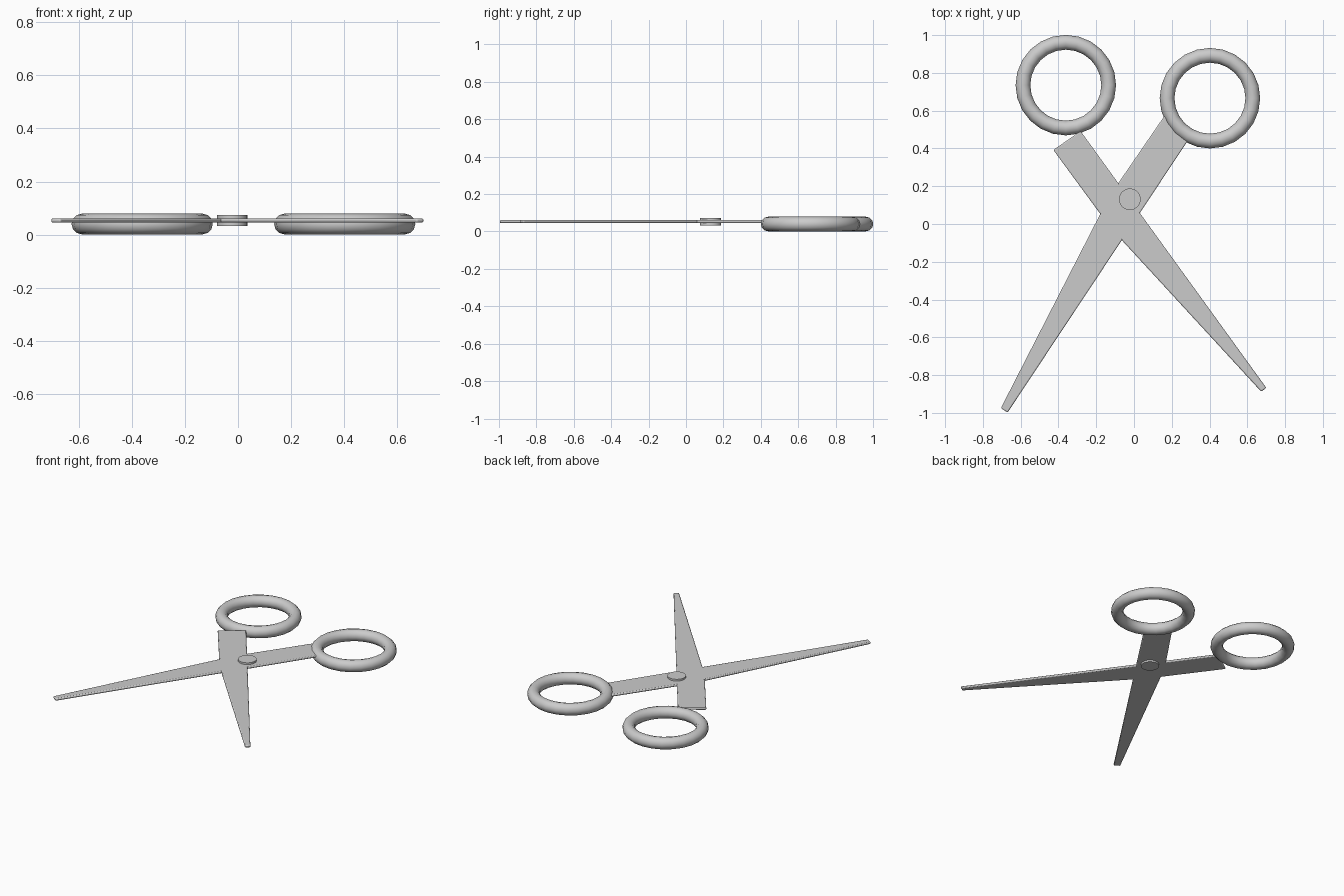
import bpy, bmesh
from mathutils import Vector

if "Cube" in bpy.data.objects:
    bpy.data.objects.remove(bpy.data.objects["Cube"])


def finish(ob, angle=0.6):
    bpy.ops.object.select_all(action='DESELECT')
    ob.select_set(True)
    bpy.context.view_layer.objects.active = ob
    bpy.ops.object.shade_smooth_by_angle(angle=angle)


def blade(name, outline, z0=0.045, z1=0.061):
    bm = bmesh.new()
    face = bm.faces.new([bm.verts.new((x, y, z0)) for x, y in outline])
    ext = bmesh.ops.extrude_face_region(bm, geom=[face])
    verts = [v for v in ext['geom'] if isinstance(v, bmesh.types.BMVert)]
    bmesh.ops.translate(bm, verts=verts, vec=Vector((0, 0, z1 - z0)))
    bmesh.ops.recalc_face_normals(bm, faces=bm.faces)
    me = bpy.data.meshes.new(name)
    bm.to_mesh(me)
    bm.free()
    ob = bpy.data.objects.new(name, me)
    bpy.context.collection.objects.link(ob)
    # softly rounded rim
    bev = ob.modifiers.new("rim", 'BEVEL')
    bev.width = 0.006
    bev.segments = 2
    finish(ob)


def ring(name, x, y):
    bpy.ops.mesh.primitive_torus_add(major_segments=24, minor_segments=12,
                                     major_radius=0.227, minor_radius=0.039,
                                     location=(x, y, 0.04))
    ob = bpy.context.object
    ob.name = name
    finish(ob, 1.0)


# Blades with their shanks: tip, straight cutting edge, square shank end, bend
blade("blade_right", [(0.673, -0.887), (0.701, -0.868), (-0.283, 0.492),
                      (-0.427, 0.392), (-0.124, -0.021)])
blade("blade_left", [(-0.705, -0.975), (-0.669, -0.998), (0.304, 0.470),
                     (0.161, 0.572), (-0.130, 0.148)])

# Finger rings
ring("finger_ring_left", -0.361, 0.735)
ring("finger_ring_right", 0.402, 0.666)

# Pivot rivet
bpy.ops.mesh.primitive_cylinder_add(vertices=32, radius=0.057, depth=0.04,
                                    location=(-0.022, 0.131, 0.053))
rivet = bpy.context.object
rivet.name = "pivot_rivet"
finish(rivet)
